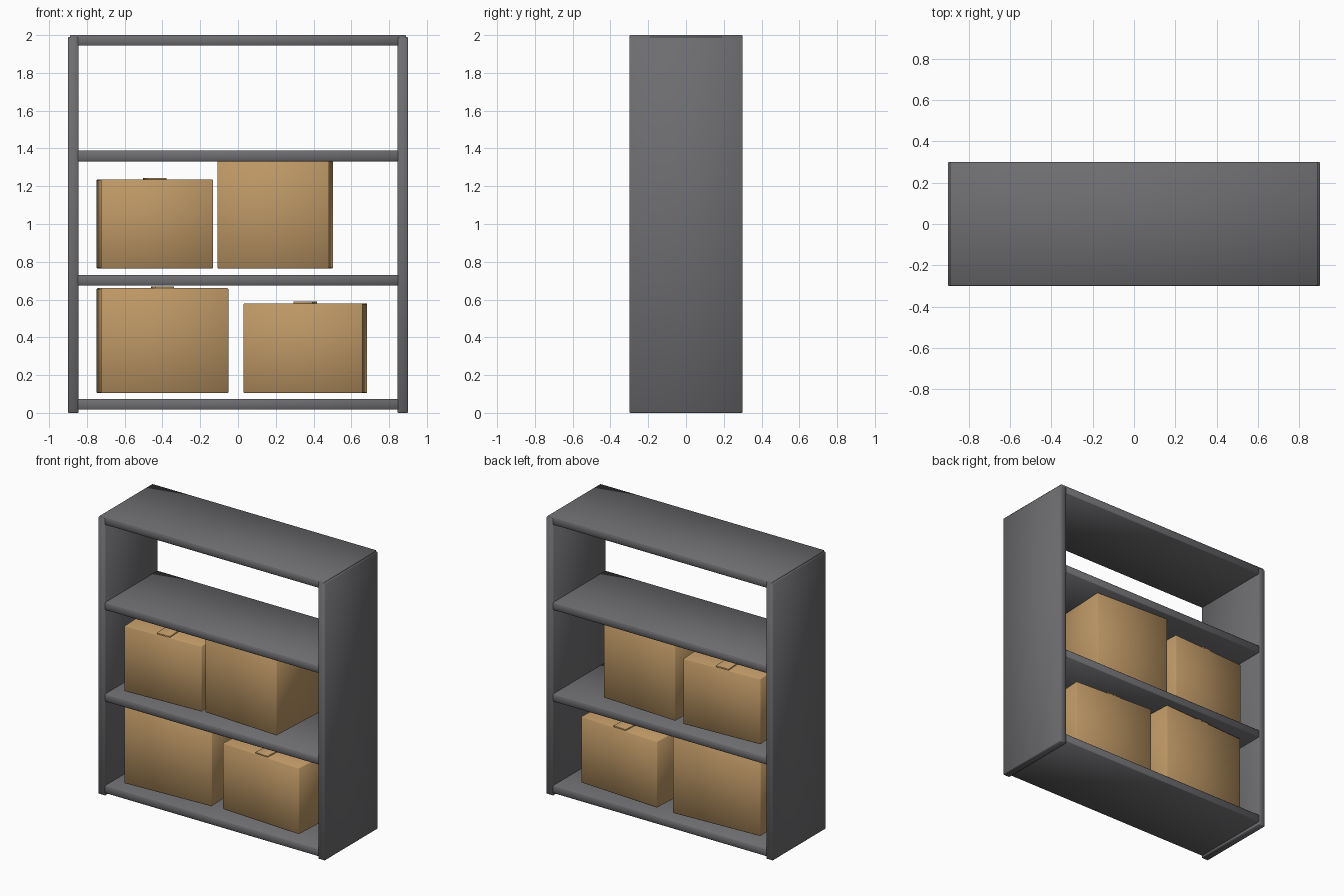
import bpy

if "Cube" in bpy.data.objects:
    bpy.data.objects.remove(bpy.data.objects["Cube"])


def material(name, rgb):
    m = bpy.data.materials.new(name)
    m.diffuse_color = (*rgb, 1.0)
    m.use_nodes = True
    m.node_tree.nodes["Principled BSDF"].inputs["Base Color"].default_value = m.diffuse_color
    return m


METAL = material("dark_grey_metal", (0.155, 0.155, 0.165))
CARD = material("brown_cardboard", (0.51, 0.31, 0.13))


def block(name, size, centre, mat, bevel, turn=0.0, parent=None):
    """Softened box with smooth shading."""
    bpy.ops.mesh.primitive_cube_add(size=1)
    ob = bpy.context.object
    ob.name = name
    ob.scale = size
    bpy.ops.object.transform_apply(location=False, rotation=False, scale=True)
    ob.location = centre
    ob.rotation_euler.z = turn
    ob.data.materials.append(mat)
    mod = ob.modifiers.new("soft_edges", 'BEVEL')
    mod.width = bevel
    mod.segments = 1
    mod.limit_method = 'NONE'
    bpy.ops.object.shade_smooth()
    return ob


# Side panels
for side, sx in (("left", -1), ("right", 1)):
    block(side + "_panel", (0.055, 0.6, 1.99), (sx * 0.8725, 0, 0.995), METAL, 0.004)

# Shelf boards, bottom to top
for name, z in (("bottom", 0.045), ("lower", 0.703), ("upper", 1.36), ("top", 1.972)):
    block(name + "_shelf", (1.78, 0.598, 0.056), (0, 0, z), METAL, 0.004)

# Cardboard boxes: name, centre x, bottom z, width, depth, height, turn
BOXES = (
    ("lower_left", -0.40, 0.105, 0.675, 0.48, 0.555, 0.05),
    ("lower_right", 0.357, 0.105, 0.63, 0.465, 0.475, -0.055),
    ("upper_left", -0.44, 0.765, 0.595, 0.48, 0.47, 0.05),
    ("upper_right", 0.197, 0.765, 0.59, 0.465, 0.575, -0.05),
)
for name, x, z, w, d, h, turn in BOXES:
    block(name + "_box", (w, d, h), (x, 0, z + h / 2), CARD, 0.004, turn)
    # Closing strip along the lid
    block(name + "_lid_strip", (0.10, d - 0.01, 0.012), (x, 0, z + h + 0.003),
          CARD, 0.001, turn)
